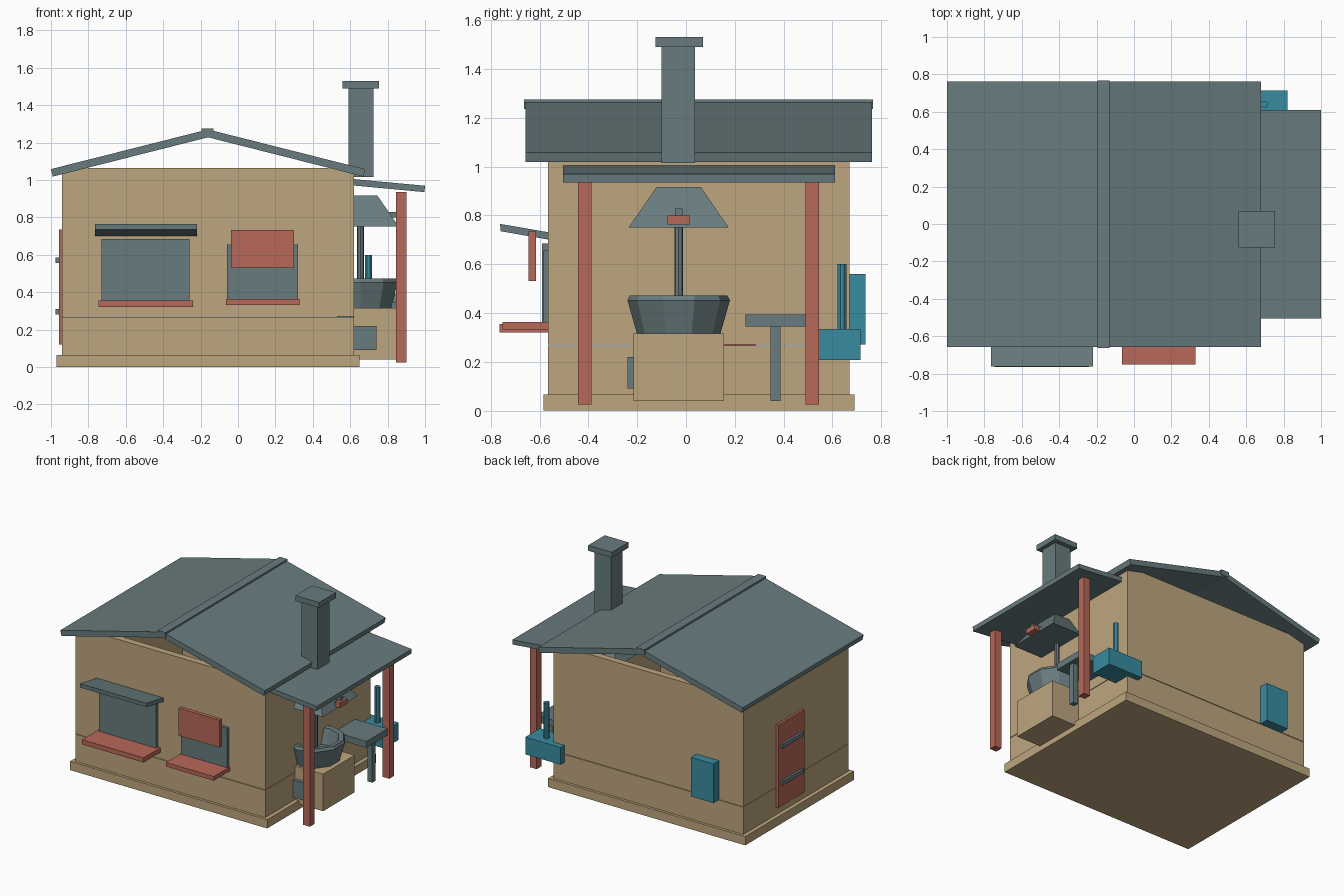
import bpy, bmesh, math
from mathutils import Matrix

if "Cube" in bpy.data.objects:
    bpy.data.objects.remove(bpy.data.objects["Cube"])


def material(name, rgb):
    m = bpy.data.materials.new(name)
    m.diffuse_color = (*rgb, 1)
    m.use_nodes = True
    m.node_tree.nodes["Principled BSDF"].inputs["Base Color"].default_value = m.diffuse_color
    return m


BEIGE = material("plaster", (0.51, 0.38, 0.21))
SLATE = material("slate", (0.14, 0.20, 0.21))
RED = material("red_wood", (0.48, 0.14, 0.10))
BLUE = material("blue_metal", (0.04, 0.26, 0.35))


def finish(name, bm, mat):
    bmesh.ops.recalc_face_normals(bm, faces=bm.faces)
    me = bpy.data.meshes.new(name)
    bm.to_mesh(me)
    bm.free()
    me.materials.append(mat)
    ob = bpy.data.objects.new(name, me)
    bpy.context.collection.objects.link(ob)
    return ob


def box(name, x, y, z, mat):
    """Box from (min, max) ranges."""
    bm = bmesh.new()
    bmesh.ops.create_cube(bm, size=1)
    for v in bm.verts:
        for i, (a, b) in enumerate((x, y, z)):
            v.co[i] = a if v.co[i] < 0 else b
    return finish(name, bm, mat)


def prism(name, profile, span, axis, mat):
    """Extrude a 2D profile along x (profile is y,z) or y (profile is x,z)."""
    bm = bmesh.new()
    place = (lambda p, s: (s, p[0], p[1])) if axis == "x" else (lambda p, s: (p[0], s, p[1]))
    face = bm.faces.new([bm.verts.new(place(p, span[0])) for p in profile])
    ext = bmesh.ops.extrude_face_region(bm, geom=[face])
    for v in ext["geom"]:
        if isinstance(v, bmesh.types.BMVert):
            v.co["xyz".index(axis)] = span[1]
    return finish(name, bm, mat)


def lathe(name, centre, profile, sides, mat, turn=0.0):
    """Stack of rings (radius, z), capped at both ends."""
    bm = bmesh.new()
    rings = []
    for r, z in profile:
        angles = [turn + 2 * math.pi * i / sides for i in range(sides)]
        rings.append([bm.verts.new((centre[0] + r * math.cos(a),
                                    centre[1] + r * math.sin(a), z)) for a in angles])
    for lo, hi in zip(rings, rings[1:]):
        for i in range(sides):
            j = (i + 1) % sides
            bm.faces.new((lo[i], lo[j], hi[j], hi[i]))
    bm.faces.new(rings[0])
    bm.faces.new(rings[-1])
    return finish(name, bm, mat)


# Base slab and two hollow wall courses with a thin joint between them
box("base_slab", (-0.97, 0.65), (-0.585, 0.69), (0, 0.065), BEIGE)
X0, X1, Y0, Y1, T = -0.94, 0.62, -0.565, 0.67, 0.05
for course, z in (("lower", (0.065, 0.267)), ("upper", (0.271, 1.065))):
    box(course + "_front_wall", (X0, X1), (Y0, Y0 + T), z, BEIGE)
    box(course + "_back_wall", (X0, X1), (Y1 - T, Y1), z, BEIGE)
    box(course + "_left_wall", (X0, X0 + T), (Y0 + T, Y1 - T), z, BEIGE)
    box(course + "_right_wall", (X1 - T, X1), (Y0 + T, Y1 - T), z, BEIGE)

# Gable roof, mirrored about the ridge
RIDGE = -0.16
for side, s in (("left", -1), ("right", 1)):
    prof = [(0, 1.228), (0, 1.27), (0.84, 1.058), (0.83, 1.018)]
    prism(side + "_roof", [(RIDGE + s * a, z) for a, z in prof], (-0.657, 0.762), "y", SLATE)
box("ridge_cap", (-0.195, -0.13), (-0.663, 0.767), (1.235, 1.275), SLATE)

# Chimney
box("chimney", (0.59, 0.725), (-0.10, 0.037), (1.015, 1.49), SLATE)
box("chimney_cap", (0.56, 0.755), (-0.125, 0.07), (1.49, 1.53), SLATE)

# Lean-to roof and posts
prism("lean_to_roof", [(0.60, 0.972), (0.603, 1.006), (1.0, 0.969), (0.997, 0.935)],
      (-0.505, 0.61), "y", SLATE)
box("front_post", (0.845, 0.90), (-0.442, -0.388), (0.025, 0.935), RED)
box("back_post", (0.845, 0.90), (0.49, 0.545), (0.025, 0.935), RED)

# Windows: panes, sills, awning and raised shutter
box("left_window", (-0.73, -0.26), (-0.59, -0.56), (0.35, 0.685), SLATE)
box("left_sill", (-0.745, -0.24), (-0.765, -0.56), (0.32, 0.355), RED)
prism("left_awning", [(-0.76, 0.735), (-0.762, 0.765), (-0.56, 0.73), (-0.56, 0.70)],
      (-0.765, -0.218), "x", SLATE)
box("right_window", (-0.06, 0.32), (-0.585, -0.56), (0.355, 0.655), SLATE)
box("right_sill", (-0.065, 0.328), (-0.752, -0.56), (0.332, 0.363), RED)
box("right_shutter", (-0.037, 0.30), (-0.645, -0.615), (0.53, 0.733), RED)

# Side door with two straps
box("side_door", (-0.958, -0.935), (-0.02, 0.285), (0.12, 0.735), RED)
for tag, z in (("lower", 0.28), ("upper", 0.555)):
    box(tag + "_door_strap", (-0.975, -0.957), (0.01, 0.255), (z, z + 0.03), SLATE)

# Hearth block, ash door, open pan, pipe and hood
C = (0.655, -0.03)
box("hearth_block", (0.62, 0.85), (-0.215, 0.155), (0.04, 0.315), BEIGE)
box("ash_door", (0.60, 0.74), (-0.24, -0.214), (0.09, 0.22), SLATE)
lathe("hearth_pan", C, [(0.17, 0.312), (0.21, 0.452), (0.20, 0.472), (0.165, 0.468),
                        (0.13, 0.36)], 10, SLATE, math.pi / 10)
lathe("hearth_pipe", C, [(0.018, 0.34), (0.018, 0.76)], 8, SLATE)
k = math.sqrt(2)
lathe("hood", C, [(0.205 * k, 0.75), (0.09 * k, 0.917)], 4, SLATE, math.pi / 4)
box("hood_bracket", (0.80, 0.875), (-0.045, -0.015), (0.80, 0.828), SLATE)
box("hood_handle", (0.85, 0.89), (-0.075, 0.015), (0.763, 0.80), RED)

# Small side table
box("table_top", (0.61, 0.885), (0.243, 0.49), (0.345, 0.393), SLATE)
box("table_leg", (0.82, 0.86), (0.347, 0.387), (0.04, 0.345), SLATE)

# Water tank with standpipe, and wall cabinet at the back
box("water_tank", (0.53, 0.82), (0.545, 0.715), (0.207, 0.335), BLUE)
lathe("standpipe", (0.697, 0.64), [(0.02, 0.33), (0.02, 0.60)], 8, BLUE, math.pi / 8)
box("wall_cabinet", (-0.74, -0.555), (0.665, 0.735), (0.27, 0.56), BLUE)
